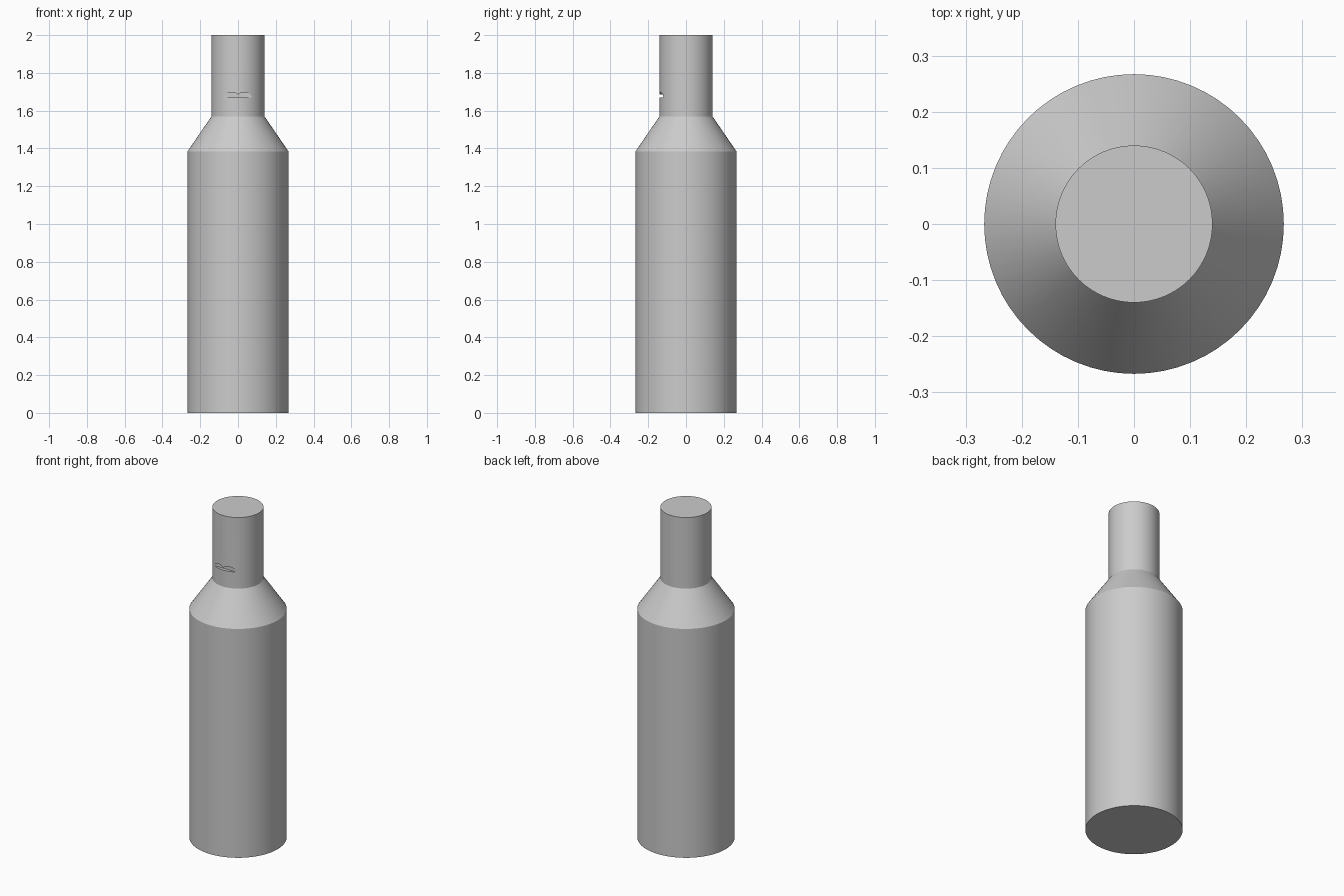
import bpy, bmesh, math

cube = bpy.data.objects.get("Cube")
if cube:
    bpy.data.objects.remove(cube, do_unlink=True)

SEGMENTS = 64
grey = bpy.data.materials.new("plain grey")
grey.use_nodes = True
grey.diffuse_color = (0.6, 0.6, 0.6, 1)
grey.node_tree.nodes["Principled BSDF"].inputs["Base Color"].default_value = (0.6, 0.6, 0.6, 1)


def make_object(name, bm):
    bmesh.ops.recalc_face_normals(bm, faces=bm.faces)
    mesh = bpy.data.meshes.new(name)
    bm.to_mesh(mesh)
    bm.free()
    obj = bpy.data.objects.new(name, mesh)
    bpy.context.collection.objects.link(obj)
    mesh.materials.append(grey)
    return obj


# Bottle: straight body, conical shoulder and straight neck, closed at both ends
bm = bmesh.new()
rings = []
for radius, z in [(0.267, 0), (0.267, 1.385), (0.14, 1.57), (0.14, 2)]:
    angles = [math.tau * i / SEGMENTS for i in range(SEGMENTS)]
    rings.append([bm.verts.new((radius * math.cos(a), radius * math.sin(a), z)) for a in angles])
for low, high in zip(rings, rings[1:]):
    for i in range(SEGMENTS):
        j = (i + 1) % SEGMENTS
        bm.faces.new((low[i], low[j], high[j], high[i]))
bm.faces.new(rings[0])
bm.faces.new(rings[-1])
bottle = make_object("bottle", bm)

# Cutter: flat-bottomed double arch, pushed a little way into the front of the neck
half_arch = []
for i in range(17):
    x = 0.073 * i / 16
    rise = 0.027 * math.sqrt(max(0, 1 - ((x - 0.033) / 0.04) ** 2))
    half_arch.append((x, 1.67 + rise))
outline = [(-x, z) for x, z in reversed(half_arch[1:])] + half_arch
bm = bmesh.new()
face = bm.faces.new([bm.verts.new((x, -0.2, z)) for x, z in outline])
pushed = bmesh.ops.extrude_face_region(bm, geom=[face])["geom"]
bmesh.ops.translate(bm, vec=(0, 0.08, 0), verts=[v for v in pushed if isinstance(v, bmesh.types.BMVert)])
cutter = make_object("notch_cutter", bm)
cutter.hide_render = True

# Cut the notch and keep the rims crisp
notch = bottle.modifiers.new("notch", "BOOLEAN")
notch.operation = "DIFFERENCE"
notch.solver = "EXACT"
notch.object = cutter
bpy.context.view_layer.objects.active = bottle
bottle.select_set(True)
bpy.ops.object.modifier_apply(modifier=notch.name)
bpy.data.objects.remove(cutter, do_unlink=True)
bpy.ops.object.shade_smooth_by_angle(angle=math.radians(25))
